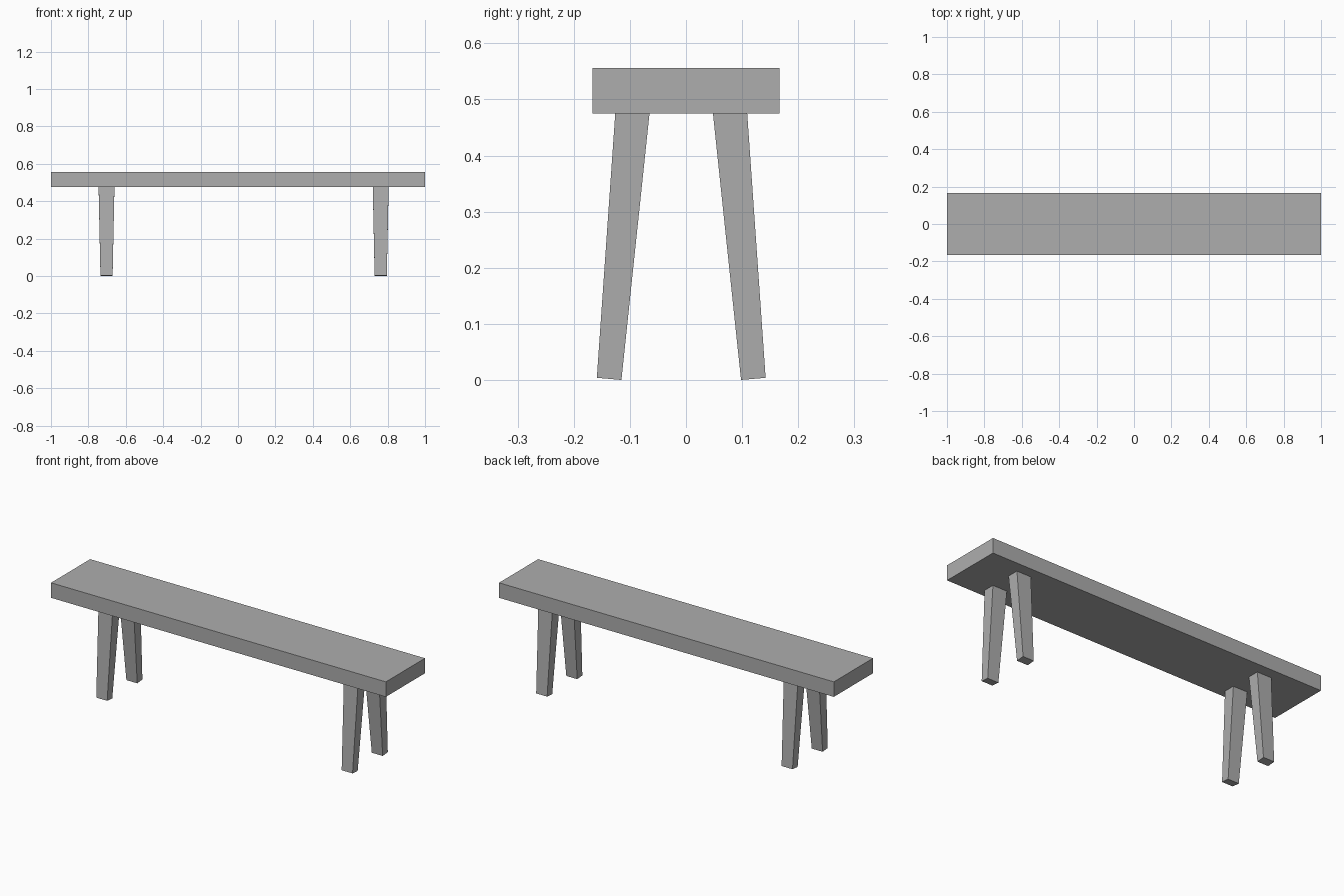
import bpy
import bmesh
import math
from mathutils import Matrix, Vector

if "Cube" in bpy.data.objects:
    bpy.data.objects.remove(bpy.data.objects["Cube"], do_unlink=True)

# One plain grey for the whole bench
GREY = (0.42, 0.42, 0.42, 1.0)
grey = bpy.data.materials.new("plain_grey")
grey.use_nodes = True
grey.diffuse_color = GREY
grey.node_tree.nodes["Principled BSDF"].inputs["Base Color"].default_value = GREY


def tapered_block(name, bottom, top, height, matrix):
    """Box standing on its origin, with separate bottom and top sizes."""
    bm = bmesh.new()
    bmesh.ops.create_cube(bm, size=1)
    for v in bm.verts:
        size = top if v.co.z > 0 else bottom
        v.co = Vector((v.co.x * size[0], v.co.y * size[1], (v.co.z + 0.5) * height))
    mesh = bpy.data.meshes.new(name)
    bm.to_mesh(mesh)
    bm.free()
    mesh.materials.append(grey)
    obj = bpy.data.objects.new(name, mesh)
    obj.matrix_world = matrix
    bpy.context.collection.objects.link(obj)
    return obj


# Seat plank
SEAT_SIZE = (2.0, 0.334)
SEAT_BOTTOM, SEAT_TOP = 0.475, 0.556
tapered_block("seat", SEAT_SIZE, SEAT_SIZE, SEAT_TOP - SEAT_BOTTOM,
              Matrix.Translation((0, 0, SEAT_BOTTOM)))

# Four tapered legs, splayed outward to front and back
SPLAY = math.radians(5)
for side, x in (("right", -0.703), ("left", 0.763)):
    for end, y, lean in (("front", -0.137, -1), ("back", 0.12, 1)):
        place = Matrix.Translation((x, y, 0.002)) @ Matrix.Rotation(lean * SPLAY, 4, "X")
        tapered_block(f"{end}_{side}_leg", (0.065, 0.044), (0.085, 0.061), 0.48, place)
